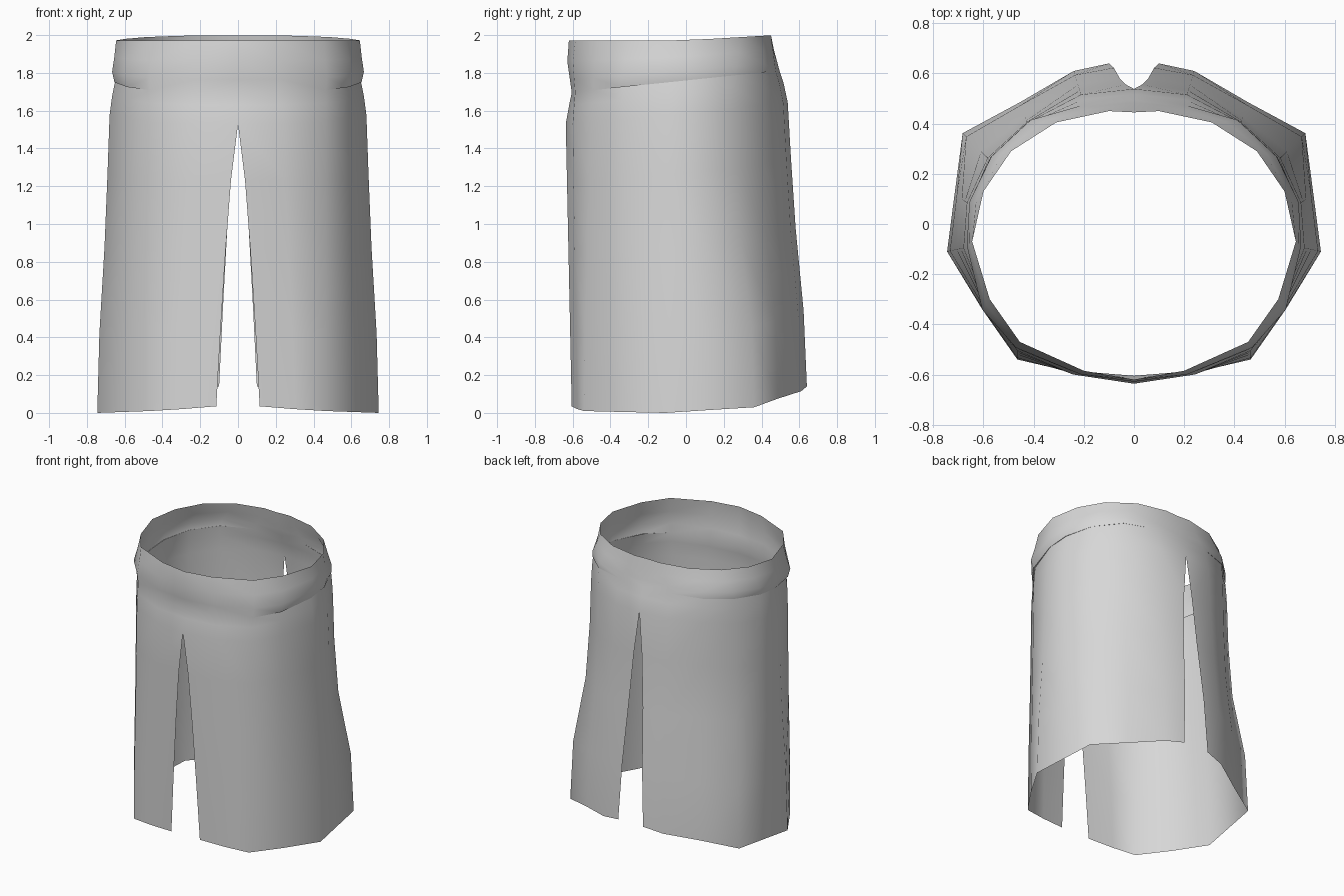
import bpy, bmesh, math
from mathutils import Vector

cube = bpy.data.objects.get("Cube")
if cube:
    bpy.data.objects.remove(cube, do_unlink=True)

# One half of the outline from front centre to back centre:
# rim x, y | waist x, y | hem x, y, z | fold strength
COLUMNS = [
    (0, -.62, 0, -.605, .115, -.605, .035, 0),
    (.2, -.585, .22, -.587, .3, -.575, .02, 0),
    (.455, -.47, .465, -.49, .465, -.54, .01, .45),
    (.575, -.3, .58, -.335, .605, -.34, .005, 1.2),
    (.645, -.07, .652, -.09, .745, -.11, 0, .65),
    (.6, .13, .645, .07, .715, .12, .015, .9),
    (.49, .29, .575, .255, .683, .362, .03, .6),
    (.31, .405, .425, .4, .455, .485, .075, .8),
    (.1, .45, .2, .475, .24, .61, .115, 0),
    (0, .445, 0, .495, .1, .64, .14, 0),
]
APEX = 0.1                                   # where the slits begin
DROP = [0.04, APEX, 0.28, 0.5, 0.76, 1.0]    # rows down the cloth
FLARE = [0.15, 0.3, 0.42, 0.59, 0.88, 1.0]   # how far each row has flared
LATE = [0.04, 0.08, 0.14, 0.32, 0.87, 1.0]   # back corners flare lower down


def column_points(index, col):
    rx, ry, wx, wy, hx, hy, hz, fold = col
    rim = Vector((rx, ry, 1.972 + 0.06 * max(0, ry)))
    waist = Vector((wx, wy, 1.76 + 0.105 * wy))
    hem = Vector((hx, hy, hz))
    out = Vector((wx, wy, 0)).normalized()
    belly = {0: 0.035, 1: 0.018}.get(index, 0)
    front = 0.015 if index < 2 else 0
    crease = max(0, fold - 0.45)

    # Waistband bulging outwards, then curling back in to a creased lip
    points = [rim]
    for up, push in ((0.6, 0.011), (0.25, 0.025)):
        points.append(waist.lerp(rim, up) + out * (push * fold + front * up * 1.6))
    points.append(waist + out * 0.011 * crease)
    points.append(waist + Vector((0, 0, 0.006)) * crease - out * 0.005 * crease)

    # Hanging cloth, with the centre edges parting below the apex
    for t, f in zip(DROP, LATE if index in (6, 7) else FLARE):
        p = waist.lerp(hem, f)
        p.z = waist.z + (hem.z - waist.z) * t
        p.y -= belly * (1 - t) * min(1, t / APEX)
        if index in (0, len(COLUMNS) - 1):
            p.x = hx * (max(0, t - APEX) / (1 - APEX)) ** 0.7
        points.append(p)
    return points


# Half of the skirt as a grid of quads
bm = bmesh.new()
grid = [[bm.verts.new(p) for p in column_points(i, c)] for i, c in enumerate(COLUMNS)]
for a, b in zip(grid, grid[1:]):
    for r in range(len(a) - 1):
        bm.faces.new((a[r], a[r + 1], b[r + 1], b[r]))
bmesh.ops.remove_doubles(bm, verts=bm.verts, dist=0.0005)
mesh = bpy.data.meshes.new("slit_skirt")
bm.to_mesh(mesh)
bm.free()

skirt = bpy.data.objects.new("slit_skirt", mesh)
bpy.context.collection.objects.link(skirt)

# Plain cloth
cloth = bpy.data.materials.new("grey_cloth")
cloth.use_nodes = True
colour = (0.68, 0.68, 0.68, 1)
cloth.diffuse_color = colour
cloth.node_tree.nodes["Principled BSDF"].inputs["Base Color"].default_value = colour
mesh.materials.append(cloth)

# Smooth cloth with a crisp fold, mirrored to the other side
for o in bpy.context.selected_objects:
    o.select_set(False)
skirt.select_set(True)
bpy.context.view_layer.objects.active = skirt
bpy.ops.object.shade_smooth_by_angle(angle=math.radians(75))
mirror = skirt.modifiers.new("other_half", 'MIRROR')
mirror.merge_threshold = 0.001
